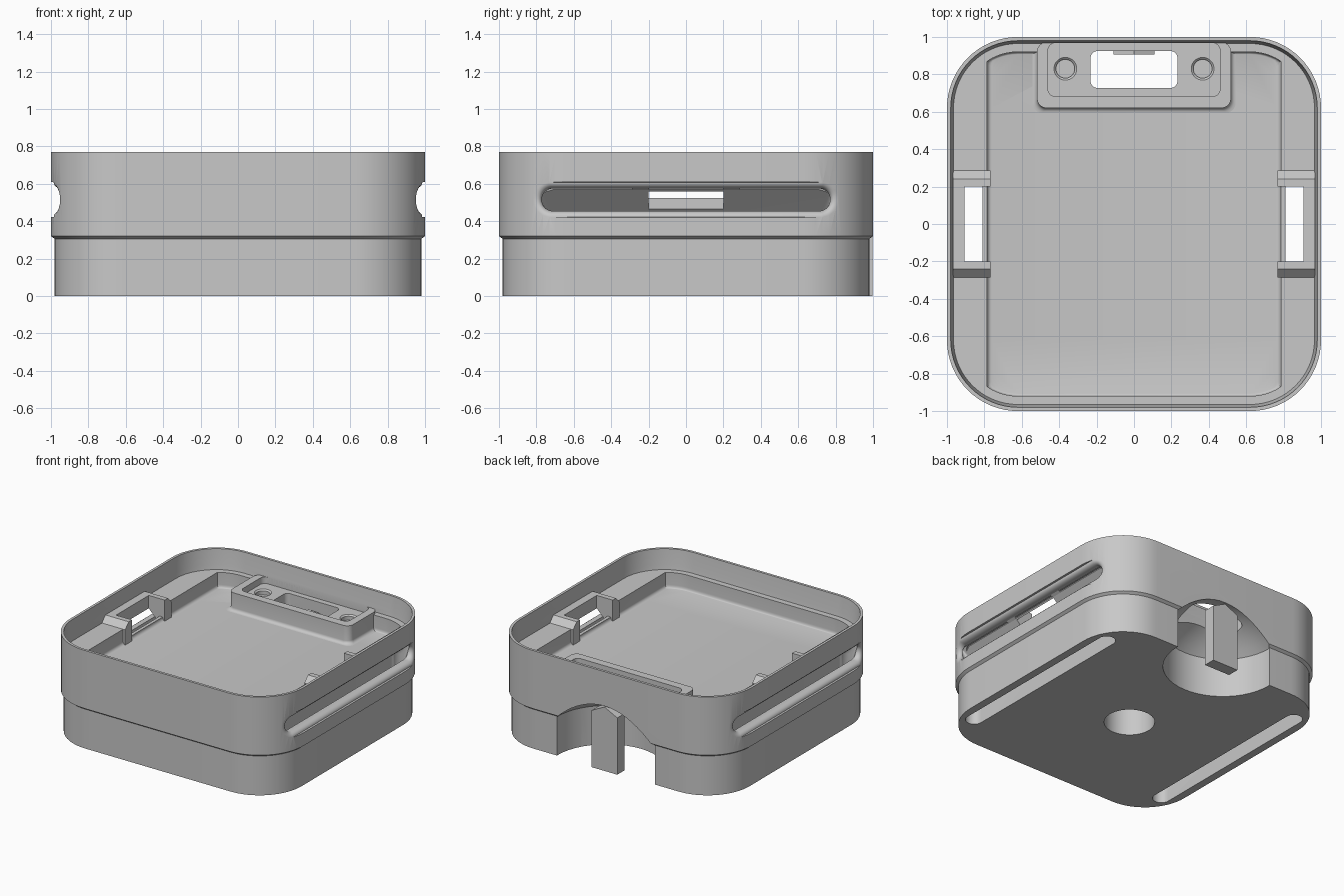
import bpy, bmesh, math

cube = bpy.data.objects.get("Cube")
if cube:
    bpy.data.objects.remove(cube, do_unlink=True)

grey = bpy.data.materials.new("light grey")
grey.use_nodes = True
colour = (0.58, 0.58, 0.58, 1)
grey.diffuse_color = colour
grey.node_tree.nodes["Principled BSDF"].inputs["Base Color"].default_value = colour


def outline(hx, hy, r, n=10):
    """Rounded rectangle as 2D points."""
    pts = []
    for k, (sx, sy) in enumerate([(1, 1), (-1, 1), (-1, -1), (1, -1)]):
        for i in range(n + 1):
            a = math.pi / 2 * (k + i / n)
            pts.append((sx * (hx - r) + r * math.cos(a), sy * (hy - r) + r * math.sin(a)))
    return pts


def circle(r, n=48):
    return [(r * math.cos(math.tau * i / n), r * math.sin(math.tau * i / n)) for i in range(n)]


def level(pts, z, cx=0, cy=0):
    return [(x + cx, y + cy, z) for x, y in pts]


def fillet(r, n=5):
    """Pairs of (inset, rise) for a concave quarter round."""
    angles = [math.pi / 2 * i / n for i in range(n + 1)]
    return [(r - r * math.sin(a), r - r * math.cos(a)) for a in angles]


def loft(name, rings):
    """Closed solid through a stack of matching rings."""
    bm = bmesh.new()
    loops = [[bm.verts.new(p) for p in ring] for ring in rings]
    for a, b in zip(loops, loops[1:]):
        for i in range(len(a)):
            j = (i + 1) % len(a)
            bm.faces.new((a[i], a[j], b[j], b[i]))
    caps = [bm.faces.new(loops[0]), bm.faces.new(loops[-1])]
    bmesh.ops.recalc_face_normals(bm, faces=bm.faces)
    bmesh.ops.triangulate(bm, faces=caps)
    mesh = bpy.data.meshes.new(name)
    bm.to_mesh(mesh)
    bm.free()
    mesh.materials.append(grey)
    obj = bpy.data.objects.new(name, mesh)
    bpy.context.collection.objects.link(obj)
    return obj


def block(name, x0, x1, y0, y1, z0, z1):
    base = [(x0, y0), (x1, y0), (x1, y1), (x0, y1)]
    return loft(name, [level(base, z0), level(base, z1)])


def select(obj):
    bpy.ops.object.select_all(action='DESELECT')
    obj.select_set(True)
    bpy.context.view_layer.objects.active = obj


def cut(cutter, *targets):
    for target in targets:
        select(target)
        mod = target.modifiers.new("cut", 'BOOLEAN')
        mod.operation = 'DIFFERENCE'
        mod.solver = 'EXACT'
        mod.object = cutter
        bpy.ops.object.modifier_apply(modifier=mod.name)
    bpy.data.objects.remove(cutter, do_unlink=True)


FLOOR, BAR, SHELF, FRAME, TOP = 0.495, 0.525, 0.615, 0.66, 0.77

# Outer shell: narrower base, small step, wide upper band
shell = loft("case_shell", [level(outline(h, h, h - 0.62, 16), z) for h, z in
                            [(0.98, 0), (0.98, 0.305), (1, 0.32), (1, TOP)]])

# Upper cavity with thin rim
cut(loft("cavity", [level(outline(h, h, h - 0.62, 16), z) for h, z in
                    [(0.965, SHELF), (0.97, 0.65), (0.98, TOP), (0.98, 0.9)]]), shell)


# Tray floor between the two side shelves
def tray(inset, z):
    width, h = 0.785 - inset, 0.92 - inset / 2
    return level([(max(-width, min(width, x)), y) for x, y in outline(h, h, h - 0.62, 16)], z)


cut(loft("tray", [tray(d, FLOOR + z) for d, z in fillet(0.025)] + [tray(0, 0.7)]), shell)


# Side slot outline that follows the rounded case corners, with a flared mouth
def slot_ring(s, depth, grow):
    h = 0.06 + 0.7 * grow
    pts = []
    for u, v in outline(0.77 + grow, h, h - 0.002):
        over = max(0, abs(u) - 0.62)
        pts.append((s * (0.62 + math.sqrt(0.38 ** 2 - over ** 2) - depth), u, 0.515 + v))
    return pts


# Strap channels, side slots and shelf openings
for s in (1, -1):
    channel = [(0.795, 0.92, -0.1), (0.795, 0.92, 0.45), (0.922, 0.934, 0.577)]
    cut(loft("channel", [level(outline((b - a) / 2, 0.785, (b - a) / 2 - 0.002), z, s * (a + b) / 2)
                         for a, b, z in channel]), shell)
    mouth = [(0.075, 0)] + [(rise, grow) for grow, rise in fillet(0.047)][::-1] + [(-0.03, 0.05)]
    cut(loft("side_slot", [slot_ring(s, d, g) for d, g in mouth]), shell)
    xs = sorted((s * 0.81, s * 0.905))
    cut(block("shelf_hole", *xs, -0.2, 0.2, 0.4, 0.8), shell)
    xs = sorted((s * 0.7, s * 0.82))
    cut(block("sight_gap", *xs, -0.2, 0.2, BAR, 0.8), shell)

# Latch housing on the tray floor
housing = loft("latch_housing",
               [level(outline(0.518 + g, 0.176 + g / 2, 0.05), z, 0, 0.796 - g / 2) for g, z in
                [(0.025, FLOOR - 0.01)] + [(d, FLOOR + z) for d, z in fillet(0.025)] + [(0, 0.635)]])

# Round recess under the base and domed pocket at the back
cut(loft("base_hole", [level(circle(0.178), z, 0, -0.05) for z in (-0.1, 0.3)]), shell)
dome = [level(circle(0.42), z, 0, 0.97) for z in (-0.1, 0.3)]
for i in range(1, 10):
    t = 1 - i / 9.3
    dome.append(level(circle(0.42 * t), 0.3 + 0.205 * (1 - t * t), 0, 0.97))
cut(loft("back_pocket", dome), shell, housing)

# Housing recess, window and screw holes
cut(loft("housing_recess", [level(outline(0.46, 0.143, 0.04), z, 0, 0.825) for z in (0.585, 0.9)]),
    shell, housing)
cut(loft("housing_window", [level(outline(0.232, 0.098, 0.035), z, 0, 0.826) for z in (0.3, 0.9)]),
    shell, housing)
for s in (1, -1):
    cut(loft("screw_hole", [level(circle(r, 32), z, s * 0.367, 0.83) for r, z in
                            [(0.05, 0.545), (0.05, 0.575), (0.062, 0.586), (0.062, 0.7)]]), housing)

# Raised frames around the shelf openings, undersides clear of the channels
frames = []
for side, s in (("left", 1), ("right", -1)):
    for end, e in (("front", -1), ("back", 1)):
        rings = []
        for x, low in ((0.768, 0.48), (0.968, 0.6)):
            profile = [(0.2, low), (0.285, low), (0.285, SHELF), (0.24, FRAME), (0.2, FRAME)]
            rings.append([(s * x, e * y, z) for y, z in profile])
        frames.append(loft(f"{side}_{end}_frame_end", rings))
    xs = sorted((s * 0.905, s * 0.968))
    frames.append(block(f"{side}_frame_rail", *xs, -0.2, 0.2, 0.6, FRAME))

# Latch post hanging in the back pocket, with a ridged top
post_profile = [(-0.11, 0), (0.11, 0), (0.11, 0.44), (0, 0.495), (-0.11, 0.44)]
post = loft("latch_post", [[(x, y, z) for x, z in post_profile] for y in (0.907, 0.998)])

for obj in [shell, housing, post] + frames:
    select(obj)
    bpy.ops.object.shade_smooth_by_angle(angle=math.radians(30))
